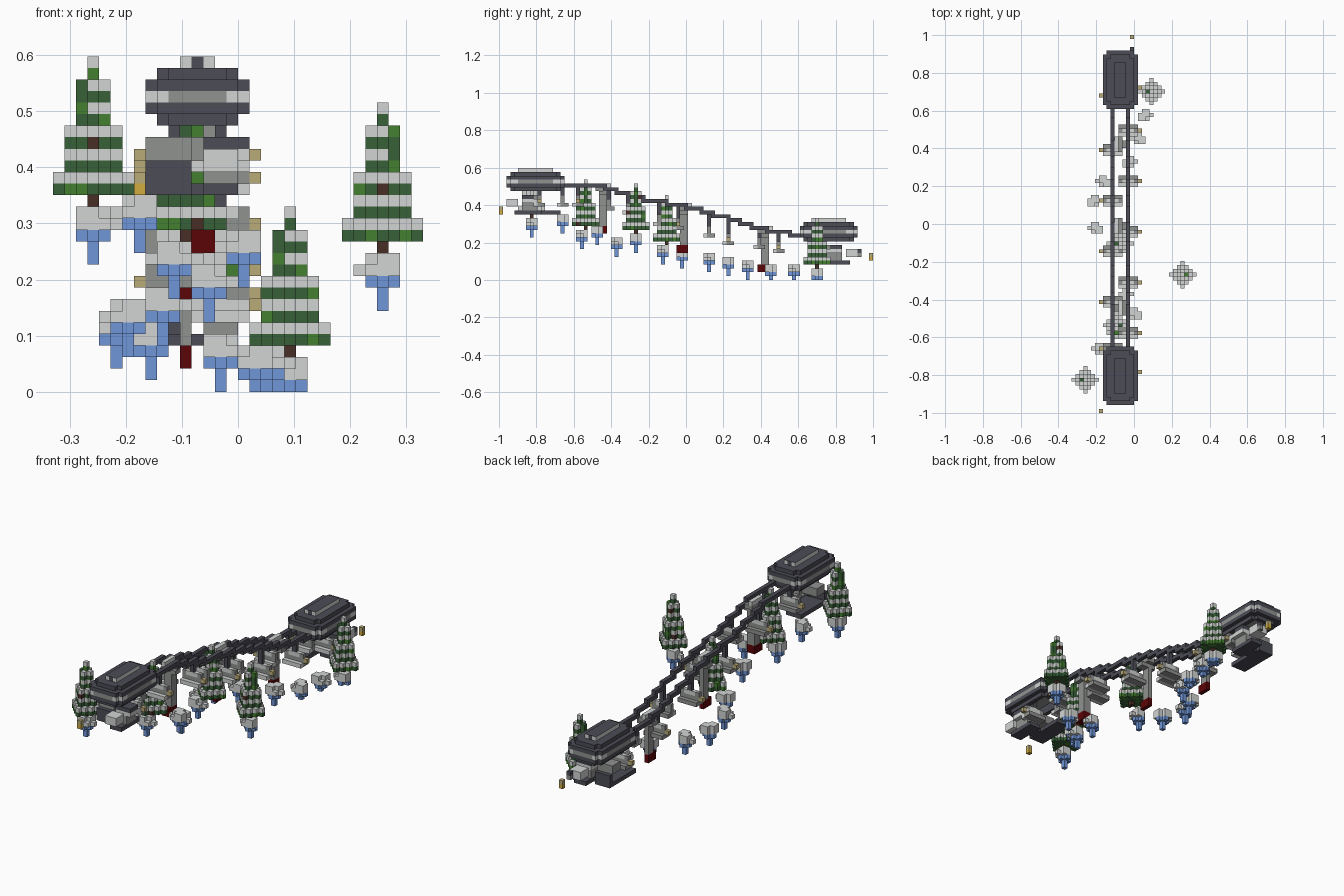
import bpy, bmesh, random
from mathutils import Vector

random.seed(4)
if "Cube" in bpy.data.objects:
    bpy.data.objects.remove(bpy.data.objects["Cube"])

V = 2 / 97                                # block size
ORIGIN = Vector((-16 * V, -1, 0))


def srgb(r, g, b):
    return tuple((c / 255 / 12.92 if c < 11 else ((c / 255 + .055) / 1.055) ** 2.4)
                 for c in (r, g, b)) + (1,)


COLOURS = {
    "snow": srgb(210, 213, 211), "dark_slate": srgb(76, 76, 86),
    "stone": srgb(144, 146, 144), "pine_green": srgb(56, 97, 56),
    "leaf_green": srgb(68, 128, 48), "dark_red": srgb(92, 5, 7),
    "bark": srgb(72, 46, 38), "ice_blue": srgb(112, 150, 216),
    "lamp_tan": srgb(186, 171, 120), "lamp_yellow": srgb(208, 172, 62)}
MATS = {}
for name, col in COLOURS.items():
    m = bpy.data.materials.new(name)
    m.use_nodes = True
    m.diffuse_color = col
    m.node_tree.nodes["Principled BSDF"].inputs["Base Color"].default_value = col
    MATS[name] = m


def fill(cells, colour, xs, ys, zs):
    """Fill an inclusive block range with one colour."""
    for x in range(xs[0], xs[1] + 1):
        for y in range(ys[0], ys[1] + 1):
            for z in range(zs[0], zs[1] + 1):
                cells[x, y, z] = colour


def build(name, cells, dark_top=None):
    """Turn blocks into a mesh of exposed faces; dark_top paints tops at that level."""
    bm = bmesh.new()
    used = sorted(set(cells.values()))
    for cell, colour in cells.items():
        for axis in range(3):
            for side in (0, 1):
                near = list(cell)
                near[axis] += 2 * side - 1
                if tuple(near) in cells:
                    continue
                a, b = (axis + 1) % 3, (axis + 2) % 3
                corners = []
                for s, t in ((0, 0), (1, 0), (1, 1), (0, 1)):
                    p = Vector(cell)
                    p[axis] += side
                    p[a] += s
                    p[b] += t
                    corners.append(bm.verts.new(ORIGIN + p * V))
                if not side:
                    corners.reverse()
                top = axis == 2 and side and cell[2] == dark_top
                bm.faces.new(corners).material_index = used.index("dark_slate" if top else colour)
    bmesh.ops.remove_doubles(bm, verts=bm.verts, dist=V / 100)
    mesh = bpy.data.meshes.new(name)
    bm.to_mesh(mesh)
    bm.free()
    for colour in used:
        mesh.materials.append(MATS[colour])
    bpy.context.collection.objects.link(bpy.data.objects.new(name, mesh))


# Cable height in blocks along the line
PROFILE = [(14, 24), (26, 24), (37, 20.6), (50, 18.3), (58, 15.8), (68, 12.8), (80, 10.6)]


def cable_k(j):
    for (a, za), (b, zb) in zip(PROFILE, PROFILE[1:]):
        if j <= b:
            return round(za + (zb - za) * max(0, j - a) / (b - a))
    return round(PROFILE[-1][1])


# Cables
for name, i in (("right_cable", 10), ("left_cable", 14)):
    cells = {}
    for j in range(14, 82):
        fill(cells, "dark_slate", (i, i), (j, j), sorted((cable_k(j), cable_k(j + 1))))
    build(name, cells)


# Stations: chamfered roof over a hanging platform
def slab(cells, colour, j, k, inset, hole=0):
    x0, x1, y0, y1 = 8 + inset, 16 - inset, j + inset, j + 14 - inset
    for x in range(x0, x1 + 1):
        for y in range(y0, y1 + 1):
            corner = x in (x0, x1) and y in (y0, y1)
            inside = x0 + hole <= x <= x1 - hole and y0 + hole <= y <= y1 - hole
            if not corner and not (hole and inside):
                cells[x, y, k] = colour


def station(label, j, k, flip):
    roof = {}
    slab(roof, "dark_slate", j, k, 1, 1)
    slab(roof, "dark_slate", j, k + 1, 0, 2)
    slab(roof, "snow", j, k + 2, 0)
    slab(roof, "dark_slate", j, k + 3, 0)
    slab(roof, "dark_slate", j, k + 4, 1)
    for (x, y, z) in roof:                # window band
        if z == k + 2 and (10 <= x <= 14 or j + 3 <= y <= j + 11):
            roof[x, y, z] = "stone"
    fill(roof, "snow", (11, 13), (j + 3, j + 11), (k + 5, k + 5))
    fill(roof, "dark_slate", (12, 12), (j + 3, j + 11), (k + 5, k + 5))
    build(label + "_station_roof", roof, k + 5)

    def yy(a, b):                         # mirror along the line
        return (j + 14 - b, j + 14 - a) if flip else (j + a, j + b)
    deck = {}
    fill(deck, "dark_slate", (8, 11), yy(4, 13), (k - 6, k - 6))
    fill(deck, "dark_slate", (13, 15), yy(2, 8), (k - 6, k - 6))
    fill(deck, "dark_slate", (12, 12), yy(5, 7), (k - 6, k - 6))
    fill(deck, "dark_slate", (8, 11), yy(4, 4), (k - 5, k - 4))
    fill(deck, "stone", (8, 11), yy(5, 7), (k - 3, k - 2))
    fill(deck, "stone", (13, 15), yy(4, 7), (k - 5, k - 4))
    fill(deck, "snow", (13, 16), yy(4, 8), (k - 3, k - 3))
    fill(deck, "dark_slate", (13, 16), yy(4, 6), (k - 2, k - 2))
    fill(deck, "snow", (13, 15), yy(0, 2), (k - 4, k - 3))
    build(label + "_station_platform", deck)


station("upper", 2, 23, False)
station("lower", 78, 10, True)


# Chairs hanging from both cables, each with a lamp on its outer side at height h
def chair(name, i, j, out, k, h):
    cells = {}
    xs = (i - 2, i + 2)
    fill(cells, "dark_slate", (i, i), (j, j), (h + 2, k - 1))
    fill(cells, "stone", xs, (j, j), (h, h + 1))
    fill(cells, "snow", (i - 1, i + 1), (j, j), (h + 1, h + 1))
    fill(cells, "stone", xs, (j - 1, j + 1), (h - 1, h - 1))
    fill(cells, "snow", xs, (j - 1, j - 1), (h - 1, h - 1))
    fill(cells, "lamp_tan", (i + 3 * out, i + 3 * out), (j, j), (h, h))
    build(name, cells)


for n, h in enumerate((20, 18, 14, 10, 8)):
    j = 20 + 13 * n
    chair(f"left_chair_{n + 1}", 14, j, 1, cable_k(j), h)
for n, h in enumerate((19, 15, 12, 9)):
    j = 28 + 13 * n
    chair(f"right_chair_{n + 1}", 10, j, -1, cable_k(j), h)
for n, (j, k) in enumerate(((16, 24), (10, 24), (81, 11), (83, 11))):
    side = 1 if n % 2 else -1
    chair(f"station_chair_{n + 1}", 12 + 2 * side, j, side, k, k - 4)

# Pylons with a red foot and a small snowy head
for n, (i, j, foot, wide) in enumerate(((12, 26, 12, 1), (11, 47, 7, 0), (11, 68, 2, 0))):
    cells = {}
    k = cable_k(j)
    fill(cells, "stone", (i, i + wide), (j, j + 1), (foot + 2, k - 1))
    fill(cells, "dark_red", (i, i + wide), (j - 1, j + 1), (foot, foot + 1))
    fill(cells, "stone", (i - 1, i + 2), (j, j + 1), (k - 2, k - 2))
    fill(cells, "stone", (i, i + 1), (j - 1, j + 2), (k - 1, k - 1))
    fill(cells, "snow", (i, i), (j - 1, j + 2), (k, k))
    build(f"pylon_{n + 1}", cells)

# Pine trees: green and snow tiers in turn, with one bare side near the top
RADII = (3, 3, 2, 2, 2, 2, 1, 1, 1, 1, 0, 0)
TREES = ((3, 8, 17), (28, 35, 13), (20, 82, 4), (11, 22, 14), (12, 43, 10))


def needle(level, x, bare):
    pick = random.random()
    if level % 2 and not (6 <= level <= 9 and x == bare):
        return "leaf_green" if pick < .04 and level < 11 else "snow"
    return "bark" if pick < .02 else "leaf_green" if pick < .18 else "pine_green"


for n, (i, j, k) in enumerate(TREES):
    cells = {(i, j, k - 1): "bark"}
    for level, r in enumerate(RADII):
        for x in range(-r, r + 1):
            for y in range(-r, r + 1):
                if abs(x) + abs(y) <= r:
                    cells[i + x, j + y, k + level] = needle(level, x, 1 if n % 2 else -1)
    build(f"pine_tree_{n + 1}", cells)

# Floating snow drifts with icicles
DRIFTS = ((3, 8, 15), (7, 16, 16), (10, 21, 12), (16, 25, 13), (13, 30, 10), (28, 35, 11),
          (9, 42, 8), (6, 47, 7), (5, 54, 6), (8, 59, 5), (14, 64, 4), (17, 70, 3),
          (18, 76, 3), (20, 82, 2))
for n, (i, j, k) in enumerate(DRIFTS):
    cells = {}
    s = 1 if n % 2 else -1
    fill(cells, "snow", (i - 1, i + 1), (j - 1, j + 1), (k - 1, k))
    for z in (k - 1, k):                  # ragged corners
        del cells[i + s, j + 1, z]
    del cells[i - s, j - 1, k]
    cells[i - 2 * s, j, k - 1] = "snow"
    fill(cells, "ice_blue", (i - 1, i + 1), (j, j), (k - 2, k - 2))
    fill(cells, "ice_blue", (i, i), (j - 1, j + 1), (k - 2, k - 2))
    fill(cells, "ice_blue", (i, i), (j, j), (max(0, k - 4), k - 2))
    build(f"snow_drift_{n + 1}", cells)

# Loose lamps beyond the ends of the line
for name, i, j, k in (("front_lamp", 7, 0, 17), ("back_lamp", 15, 96, 5)):
    build(name, {(i, j, k): "lamp_yellow", (i, j, k + 1): "lamp_tan"})
build("back_bracket", {(15, 93, 7): "dark_slate", (15, 93, 6): "stone"})
